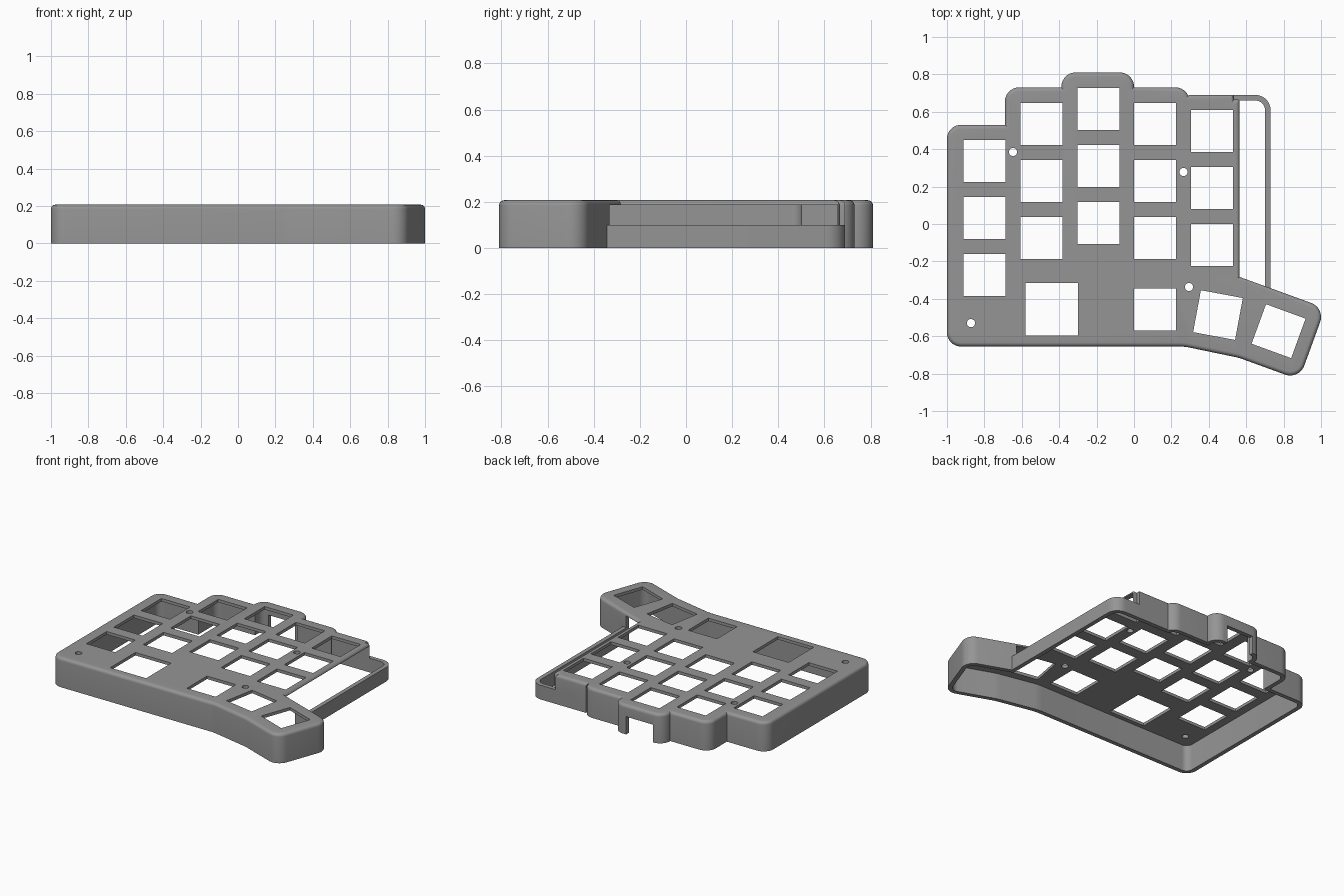
import bpy, bmesh, math
from mathutils import Vector

if "Cube" in bpy.data.objects:
    bpy.data.objects.remove(bpy.data.objects["Cube"])

H, FILLET, WALL, PLATE_Z, RAIL_Z = 0.207, 0.022, 0.03, 0.186, 0.10


def outline(corners, inset=0.0, seg=8):
    """Clockwise corners (x, y, radius) -> inset, rounded loop of points."""
    n, pts = len(corners), []
    P = [Vector(c[:2]) for c in corners]
    for i in range(n):
        d0 = (P[i] - P[i - 1]).normalized()
        d1 = (P[(i + 1) % n] - P[i]).normalized()
        n0, n1 = Vector((d0.y, -d0.x)), Vector((d1.y, -d1.x))
        p = P[i] + (n0 + n1) * (inset / (1 + n0.dot(n1)))
        r = corners[i][2]
        if r == 0:
            pts.append(p)
            continue
        convex = d0.x * d1.y - d0.y * d1.x < 0
        r = max(r - inset, 0.002) if convex else r + inset
        s = 1 if convex else -1
        c = p + (n0 + n1) * (s * r / (1 + n0.dot(n1)))
        a0 = math.atan2(-s * n0.y, -s * n0.x)
        turn = n0.angle_signed(n1)            # clockwise positive
        for k in range(seg + 1):
            a = a0 - turn * k / seg
            pts.append(c + Vector((math.cos(a), math.sin(a))) * r)
    return pts


def loft(name, rings):
    """Solid through rings of (points, z), bottom to top."""
    bm = bmesh.new()
    loops = [[bm.verts.new((p.x, p.y, z)) for p in pts] for pts, z in rings]
    n = len(loops[0])
    for a, b in zip(loops, loops[1:]):
        for i in range(n):
            j = (i + 1) % n
            bm.faces.new((a[i], a[j], b[j], b[i]))
    bm.faces.new(loops[0])
    bm.faces.new(loops[-1])
    bmesh.ops.recalc_face_normals(bm, faces=bm.faces)
    me = bpy.data.meshes.new(name)
    bm.to_mesh(me)
    bm.free()
    ob = bpy.data.objects.new(name, me)
    bpy.context.collection.objects.link(ob)
    return ob


def prism(name, corners, z0, z1, inset=0.0):
    pts = outline(corners, inset)
    return loft(name, [(pts, z0), (pts, z1)])


def rect(cx, cy, w, h, deg=0):
    c, s = math.cos(math.radians(deg)), math.sin(math.radians(deg))
    return [(cx + x * c - y * s, cy + x * s + y * c, 0) for x, y in
            ((-w / 2, -h / 2), (-w / 2, h / 2), (w / 2, h / 2), (w / 2, -h / 2))]


def combine(target, tool, op):
    m = target.modifiers.new("bool", 'BOOLEAN')
    m.operation, m.solver, m.object = op, 'EXACT', tool
    bpy.context.view_layer.objects.active = target
    bpy.ops.object.modifier_apply(modifier=m.name)
    bpy.data.objects.remove(tool)


# Case outline, clockwise from the front left corner
R = 0.075
CASE = [(-1, -.655, R), (-1, .53, R), (-.69, .53, 0), (-.69, .73, R),
        (-.388, .73, 0), (-.388, .81, R), (0, .81, R), (0, .73, 0),
        (.297, .73, R), (.297, .69, 0), (.535, .69, 0), (.535, .665, 0),
        (.565, .665, .01), (.565, -.283, 0), (1.0226, -.4495, .08),
        (.883, -.8325, .08), (.56, -.715, .3), (.27, -.655, .3)]
# Low side bay outline
BAY = [(.4, -.5, 0), (.4, .69, 0), (.73, .69, .08), (.73, -.5, 0)]

# Case body with rounded top edge
rings = [(outline(CASE), 0)]
for k in range(6):
    a = math.pi / 2 * k / 5
    rings.append((outline(CASE, FILLET * (1 - math.cos(a))),
                  H - FILLET + FILLET * math.sin(a)))
case = loft("keyboard_case", rings)

# Side rail, then hollow out the underside of case and bay
combine(case, prism("rail", BAY, 0, RAIL_Z), 'UNION')
combine(case, prism("cavity", CASE, -.1, PLATE_Z, WALL), 'DIFFERENCE')
combine(case, prism("bay_cavity", BAY, -.1, PLATE_Z, WALL), 'DIFFERENCE')

# Connector notch in the back wall
combine(case, prism("notch", rect(-.205, .8, .21, .1), -.1, .125), 'DIFFERENCE')

# Key openings: column x, top key y, count
KEY, PITCH = .225, .305
openings = [rect(x, y - PITCH * i, KEY, KEY)
            for x, y, n in ((-.80, .337, 3), (-.495, .535, 3), (-.19, .615, 3),
                            (.112, .535, 3), (.417, .498, 3), (.112, -.457, 1))
            for i in range(n)]
openings += [rect(-.44, -.455, .28, .28),
             rect(.449, -.487, .228, .228, -10.5),
             rect(.773, -.573, .225, .225, -20)]
for o in openings:
    combine(case, prism("key_cut", o, .15, .3), 'DIFFERENCE')

# Screw holes
for x, y in ((-.647, .385), (.265, .278), (.294, -.337), (-.872, -.53)):
    ring = [Vector((x + .022 * math.cos(t), y + .022 * math.sin(t)))
            for t in (math.tau * k / 20 for k in range(20))]
    combine(case, loft("screw_cut", [(ring, .15), (ring, .3)]), 'DIFFERENCE')

# Grey finish
grey = bpy.data.materials.new("grey_plastic")
grey.diffuse_color = (.3, .3, .3, 1)
grey.use_nodes = True
grey.node_tree.nodes["Principled BSDF"].inputs["Base Color"].default_value = grey.diffuse_color
case.data.materials.clear()
case.data.materials.append(grey)
for f in case.data.polygons:
    f.material_index = 0
case.select_set(True)
bpy.context.view_layer.objects.active = case
bpy.ops.object.shade_smooth_by_angle(angle=math.radians(30))
